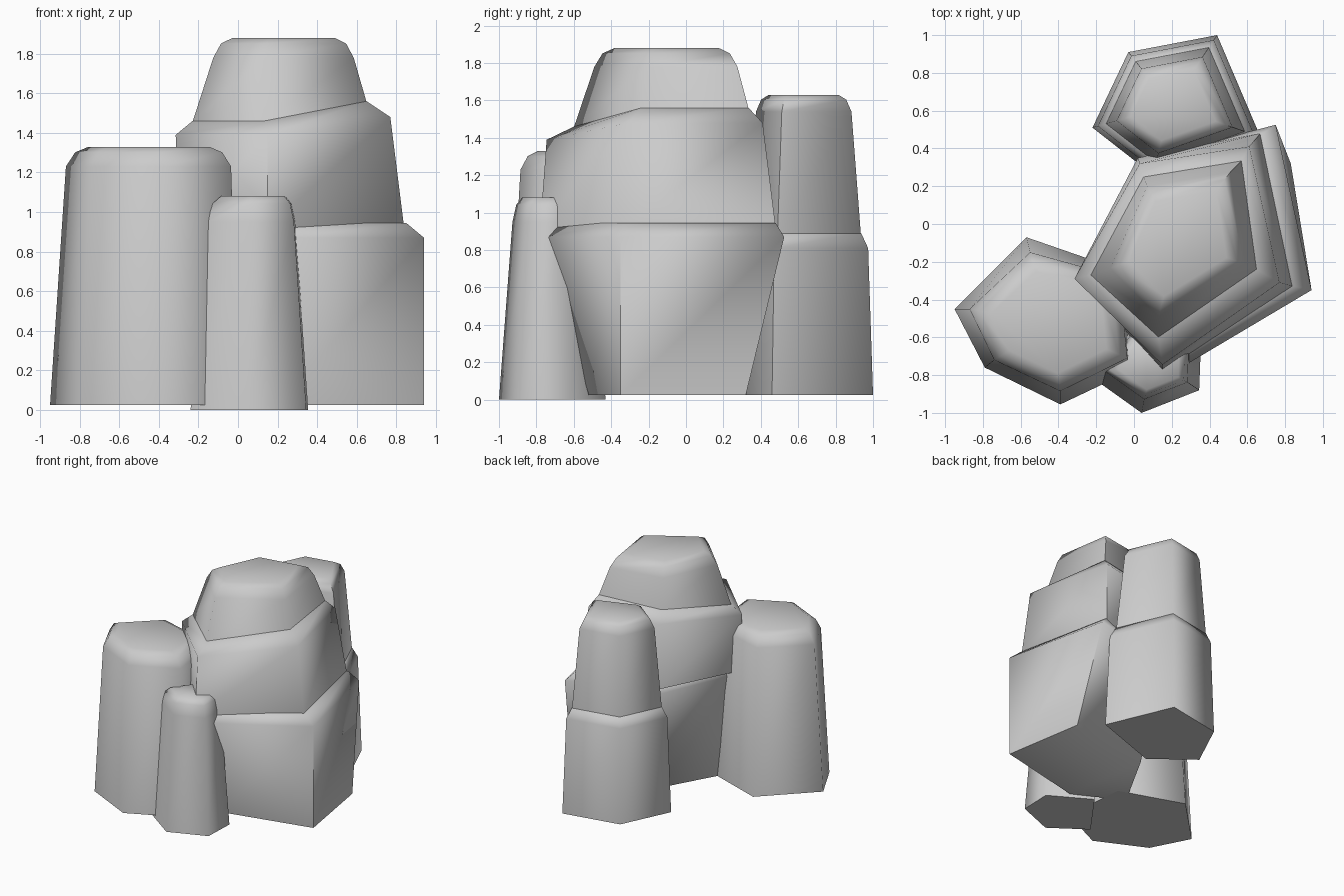
import bpy, bmesh, math

if "Cube" in bpy.data.objects:
    bpy.data.objects.remove(bpy.data.objects["Cube"])


def about(ring, s):
    """Scale a ring towards its own middle."""
    cx = sum(p[0] for p in ring) / len(ring)
    cy = sum(p[1] for p in ring) / len(ring)
    return [(cx + (x - cx) * s, cy + (y - cy) * s, z) for x, y, z in ring]


def at(outline, z):
    """Give a flat outline one height, or one height per corner."""
    zs = z if isinstance(z, (list, tuple)) else [z] * len(outline)
    return [(x, y, h) for (x, y), h in zip(outline, zs)]


def rounded(shoulder, top_z):
    """Shoulder ring followed by two rings that round over to the top."""
    z0 = shoulder[0][2]
    mid = [(x, y, z0 + (top_z - z0) * 0.72) for x, y, z in about(shoulder, 0.89)]
    end = [(x, y, top_z) for x, y, z in about(shoulder, 0.73)]
    return [shoulder, mid, end]


def loft(name, rings):
    bm = bmesh.new()
    loops = [[bm.verts.new(p) for p in r] for r in rings]
    n = len(loops[0])
    for a, b in zip(loops, loops[1:]):
        for i in range(n):
            j = (i + 1) % n
            bm.faces.new((a[i], a[j], b[j], b[i]))
    bm.faces.new(loops[0])
    bm.faces.new(loops[-1])
    bmesh.ops.recalc_face_normals(bm, faces=bm.faces)
    mesh = bpy.data.meshes.new(name)
    bm.to_mesh(mesh)
    bm.free()
    ob = bpy.data.objects.new(name, mesh)
    bpy.context.collection.objects.link(ob)
    bpy.ops.object.select_all(action='DESELECT')
    ob.select_set(True)
    bpy.context.view_layer.objects.active = ob
    bpy.ops.object.shade_smooth_by_angle(angle=math.radians(78))
    return ob


# Main rock, lower tier: widens upward
base = [(-0.19, -0.32), (0.20, -0.52), (0.94, -0.35), (0.83, 0.32), (0.10, 0.20)]
wide = [(-0.25, -0.31), (0.25, -0.76), (0.94, -0.35), (0.75, 0.525), (0.03, 0.34)]
rim = [(-0.21, -0.29), (0.22, -0.71), (0.85, -0.33), (0.68, 0.48), (0.05, 0.31)]
loft("main_rock_lower", [at(base, 0.025), at(wide, 0.87), at(rim, 0.945)])

# Main rock, middle tier: slanted shoulder
mid_base = [(-0.30, -0.29), (0.15, -0.78), (0.84, -0.33), (0.67, 0.48), (0.02, 0.35)]
mid_top = [(-0.315, -0.29), (0.15, -0.745), (0.77, -0.31), (0.61, 0.41), (0.03, 0.32)]
mid_rim = [(-0.23, -0.27), (0.13, -0.60), (0.65, -0.24), (0.57, 0.335), (0.05, 0.25)]
loft("main_rock_middle", [at(mid_base, 0.92),
                          at(mid_top, (1.39, 1.39, 1.48, 1.48, 1.45)),
                          at(mid_rim, (1.46, 1.46, 1.56, 1.56, 1.54))])

# Main rock, crown
crown = [(-0.125, -0.235), (0.13, -0.49), (0.585, -0.21), (0.51, 0.275), (0.07, 0.20)]
loft("main_rock_crown", [at(mid_rim, (1.455, 1.455, 1.555, 1.555, 1.535))]
     + rounded(at(crown, 1.78), 1.88))

# Left rock
left_base = [(-0.57, -0.07), (-0.95, -0.45), (-0.79, -0.76), (-0.39, -0.955),
             (0.0, -0.77), (-0.05, -0.25)]
left_top = [(-0.55, -0.15), (-0.87, -0.45), (-0.74, -0.72), (-0.39, -0.885),
            (-0.035, -0.71), (-0.08, -0.28)]
loft("left_rock", [at(left_base, 0.025)] + rounded(at(left_top, 1.23), 1.33))

# Small front rock
small = [(-0.24, -0.80), (0.04, -1.0), (0.345, -0.88), (0.355, -0.62), (0.03, -0.43)]
small_top = [(x * 0.75 + 0.024, y * 0.75 - 0.178) for x, y in small]
loft("small_rock", [at(small, 0.0)] + rounded(at(small_top, 0.95), 1.08))

# Back rock, lower and upper tiers
back = [(-0.03, 0.91), (-0.22, 0.51), (0.10, 0.26), (0.67, 0.46), (0.44, 1.0)]
back_base = at(back, 0.025)
back_wide = [(x, y, 0.81) for x, y, z in about(back_base, 0.93)]
back_rim = [(x, y, 0.89) for x, y, z in about(back_base, 0.83)]
loft("back_rock_lower", [back_base, back_wide, back_rim])
back_top = [(x, y, 1.54) for x, y, z in about(back_base, 0.69)]
back_foot = [(x, y, 0.86) for x, y, z in about(back_base, 0.83)]
loft("back_rock_upper", [back_foot] + rounded(back_top, 1.63))
